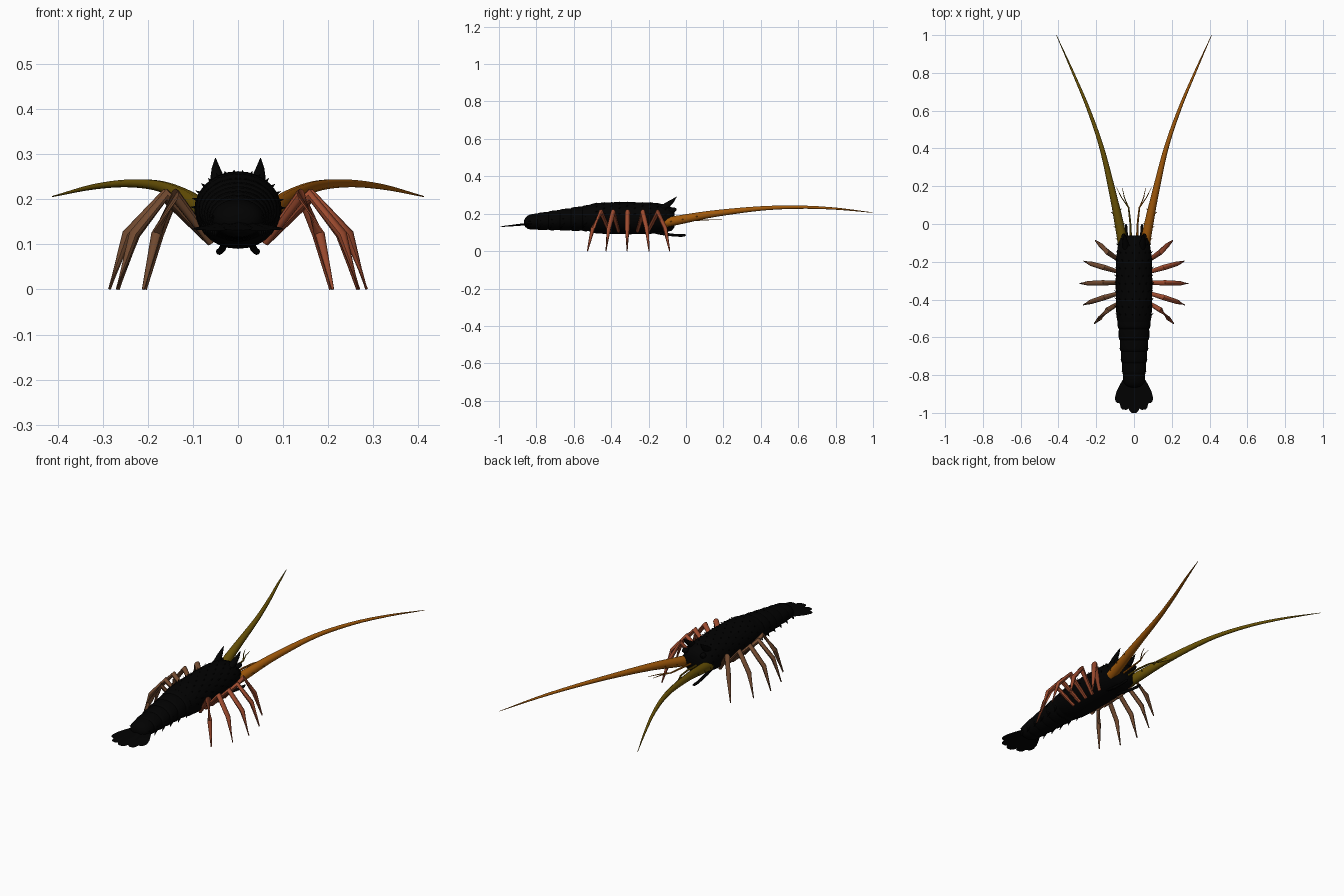
import bpy, bmesh, math
from mathutils import Vector

cube = bpy.data.objects.get("Cube")
if cube:
    bpy.data.objects.remove(cube)


def material(name, rgb):
    m = bpy.data.materials.new(name)
    m.use_nodes = True
    m.diffuse_color = (*rgb, 1)
    m.node_tree.nodes["Principled BSDF"].inputs["Base Color"].default_value = (*rgb, 1)
    return m


black = material("shell black", (0.0005, 0.0005, 0.0005))
red = material("leg red", (0.34, 0.07, 0.028))
brown = material("leg brown", (0.17, 0.07, 0.03))
orange = material("antenna orange", (0.36, 0.1, 0.003))
olive = material("antenna olive", (0.15, 0.09, 0.002))


def finish(bm, name, mat):
    bmesh.ops.recalc_face_normals(bm, faces=bm.faces)
    me = bpy.data.meshes.new(name)
    bm.to_mesh(me)
    bm.free()
    me.materials.append(mat)
    ob = bpy.data.objects.new(name, me)
    bpy.context.collection.objects.link(ob)
    bpy.context.view_layer.objects.active = ob
    ob.select_set(True)
    bpy.ops.object.shade_smooth_by_angle(angle=math.radians(45))
    ob.select_set(False)


def skin(bm, rings):
    # bridge successive rings and cap both ends
    loops = [[bm.verts.new(p) for p in r] for r in rings]
    for a, b in zip(loops, loops[1:]):
        for i in range(len(a)):
            j = (i + 1) % len(a)
            bm.faces.new((a[i], a[j], b[j], b[i]))
    bm.faces.new(loops[0])
    bm.faces.new(loops[-1])


def shell(bm, stations, sides=28):
    # stations: y, half width, centre height, half height
    turn = [2 * math.pi * k / sides for k in range(sides)]
    skin(bm, [[(w * math.cos(t), y, z + h * math.sin(t)) for t in turn]
              for y, w, z, h in stations])


def tube(bm, pts, radii, sides=8):
    pts = [Vector(p) for p in pts]
    rings = []
    for i, p in enumerate(pts):
        d = (pts[min(i + 1, len(pts) - 1)] - pts[max(i - 1, 0)]).normalized()
        u = d.cross((0, 0, 1) if abs(d.z) < 0.9 else (0, 1, 0)).normalized()
        v = d.cross(u)
        rings.append([p + radii[i] * (u * math.cos(t) + v * math.sin(t))
                      for t in (2 * math.pi * k / sides for k in range(sides))])
    skin(bm, rings)


def spike(bm, base, direction, length, radius):
    b, d = Vector(base), Vector(direction).normalized()
    tube(bm, [b - d * radius, b + d * length], [radius, radius * 0.05], 6)


def spline(pts, steps=6):
    # smooth path through the given points; the last value is a radius
    pts = [Vector(p) for p in pts]
    ext = [2 * pts[0] - pts[1]] + pts + [2 * pts[-1] - pts[-2]]
    out = []
    for a, b, c, d in zip(ext, ext[1:], ext[2:], ext[3:]):
        for s in range(steps):
            t = s / steps
            out.append(0.5 * (2 * b + (c - a) * t + (2 * a - 5 * b + 4 * c - d) * t * t
                              + (3 * b - a - 3 * c + d) * t ** 3))
    return out + [pts[-1]]


# Carapace
carapace = [(-0.52, 0.087, 0.177, 0.07), (-0.49, 0.093, 0.176, 0.08),
            (-0.42, 0.096, 0.176, 0.085), (-0.3, 0.097, 0.176, 0.086),
            (-0.18, 0.094, 0.176, 0.083), (-0.11, 0.085, 0.175, 0.075),
            (-0.075, 0.072, 0.172, 0.062), (-0.062, 0.045, 0.168, 0.04)]
bm = bmesh.new()
shell(bm, carapace)
finish(bm, "carapace", black)

# Carapace spines in staggered rows, low along the back and longer on the flanks
bm = bmesh.new()
for row in range(10):
    y = -0.48 + row * 0.041
    k = next(i for i in range(len(carapace) - 1) if carapace[i + 1][0] >= y)
    a, b = carapace[k], carapace[k + 1]
    f = (y - a[0]) / (b[0] - a[0])
    w, z, h = (a[i] + (b[i] - a[i]) * f for i in (1, 2, 3))
    for n in range(8):
        t = math.radians(3 + n * 23 + (row % 2) * 12)
        size = 0.004 + 0.009 * abs(math.cos(t))
        spike(bm, (w * math.cos(t), y, z + h * math.sin(t)),
              (math.cos(t), 0.8, math.sin(t)), size, 0.004)
finish(bm, "carapace_spines", black)


# Tail segments, each slightly flared over the next, with pointed side plates
def tail_size(y):
    f = (y + 0.5) / -0.36
    return 0.089 - 0.035 * f, 0.178 - 0.024 * f, 0.072 - 0.034 * f


for s in range(6):
    bm = bmesh.new()
    y0 = -0.49 - s * 0.06
    profile = [(0, 0.94), (-0.015, 0.98), (-0.05, 1.02), (-0.062, 1), (-0.07, 0.85)]
    if s == 5:
        profile = [(0, 0.94), (-0.02, 1), (-0.045, 0.98), (-0.06, 0.85), (-0.07, 0.62), (-0.075, 0.3)]
    stations = []
    for dy, grow in profile:
        w, z, h = tail_size(y0 + dy)
        stations.append((y0 + dy, w * grow, z, h * grow))
    shell(bm, stations)
    w, z, h = tail_size(y0 - 0.045)
    for side in (-1, 1):
        spike(bm, (side * w * 0.86, y0 - 0.045, z - h * 0.46), (side * 0.03, -0.6, -0.8), 0.025, 0.01)
        spike(bm, (side * w * 0.97, y0 - 0.045, z + h * 0.1), (side * 0.6, -0.8, 0), 0.008, 0.005)
    finish(bm, f"tail_segment_{s + 1}", black)


# Tail fan: flat rounded blades
def blade(name, root, angle, length, width):
    bm = bmesh.new()
    d = Vector((math.sin(angle), -math.cos(angle), -0.1))
    across = Vector((math.cos(angle), math.sin(angle), 0))
    rings = []
    for f, w in ((0, 0.4), (0.3, 0.75), (0.6, 1), (0.85, 0.95), (0.95, 0.7), (1, 0.4)):
        c = Vector(root) + d * length * f
        e = across * width * w
        up = Vector((0, 0, 0.005 * (1.15 - f)))
        rings.append([c - e, c + up, c + e, c - up])
    skin(bm, rings)
    finish(bm, name, black)


blade("fan_centre", (0, -0.83, 0.148), 0, 0.17, 0.032)
for side, label in ((1, "left"), (-1, "right")):
    blade(f"fan_inner_{label}", (side * 0.025, -0.825, 0.146), side * 0.17, 0.16, 0.028)
    blade(f"fan_outer_{label}", (side * 0.04, -0.815, 0.146), side * 0.29, 0.14, 0.03)

for side, label, leg_mat, ant_mat in ((1, "left", red, orange), (-1, "right", brown, olive)):
    # Walking legs: hip, knee, shin, foot
    for n, (hip_y, knee_y, tip_y, reach) in enumerate((
            (-0.205, -0.15, -0.087, 0.205), (-0.26, -0.23, -0.197, 0.265),
            (-0.31, -0.312, -0.315, 0.285), (-0.36, -0.39, -0.428, 0.268),
            (-0.408, -0.455, -0.527, 0.21))):
        bm = bmesh.new()
        knee_x = 0.07 + reach * 0.335
        mid_y = knee_y + (tip_y - knee_y) * 0.6
        tube(bm, [(side * 0.06, hip_y, 0.104), (side * knee_x, knee_y, 0.209),
                  (side * reach * 0.86, mid_y, 0.122), (side * reach, tip_y, 0)],
             [0.009, 0.0145, 0.012, 0.003])
        finish(bm, f"leg_{n + 1}_{label}", leg_mat)

    # Long antenna with a thick base and a few spines
    bm = bmesh.new()
    path = spline([(0.058, -0.11, 0.153, 0.027), (0.074, -0.02, 0.17, 0.025),
                   (0.11, 0.15, 0.2, 0.019), (0.17, 0.4, 0.228, 0.0125),
                   (0.242, 0.61, 0.235, 0.009), (0.322, 0.8, 0.227, 0.006),
                   (0.411, 1.0, 0.206, 0.0012)])
    tube(bm, [(side * p[0], p[1], p[2]) for p in path], [p[3] for p in path], 10)
    for i in (2, 6, 9):
        x, y, z, r = path[i]
        spike(bm, (side * (x + r * 0.9), y, z), (side, 0.7, 0.1), 0.016, 0.004)
        spike(bm, (side * (x - r * 0.8), y + 0.02, z), (-side, 0.8, 0.3), 0.01, 0.003)
    finish(bm, f"antenna_{label}", ant_mat)

    # Forked small antenna
    bm = bmesh.new()
    tube(bm, [(side * 0.016, -0.08, 0.16), (side * 0.02, 0.01, 0.166),
              (side * 0.029, 0.09, 0.166)], [0.006, 0.005, 0.004], 6)
    for x, y in ((0.092, 0.192), (0.062, 0.19)):
        tube(bm, [(side * 0.028, 0.085, 0.166), (side * (0.04 + x) * 0.5, 0.14, 0.168),
                  (side * x, y, 0.168)], [0.003, 0.0025, 0.001], 6)
    finish(bm, f"small_antenna_{label}", ant_mat)

    # Brow horn
    bm = bmesh.new()
    tube(bm, [(side * 0.042, -0.13, 0.225), (side * 0.046, -0.095, 0.25),
              (side * 0.049, -0.07, 0.27), (side * 0.05, -0.05, 0.291)],
         [0.018, 0.015, 0.009, 0.001])
    finish(bm, f"brow_horn_{label}", black)

    # Eye on a short stalk
    bm = bmesh.new()
    tube(bm, [(side * 0.04, -0.1, 0.21), (side * 0.052, -0.075, 0.22),
              (side * 0.055, -0.062, 0.222), (side * 0.057, -0.052, 0.223)],
         [0.01, 0.014, 0.013, 0.005], 10)
    finish(bm, f"eye_{label}", black)

    # Mouth limb curving forward below the head
    bm = bmesh.new()
    path = spline([(0.03, -0.19, 0.108, 0.008), (0.033, -0.13, 0.094, 0.008),
                   (0.039, -0.06, 0.085, 0.007), (0.042, -0.015, 0.084, 0.007),
                   (0.042, 0.0, 0.087, 0.003)], 4)
    tube(bm, [(side * p[0], p[1], p[2]) for p in path], [p[3] for p in path])
    finish(bm, f"mouth_limb_{label}", black)
